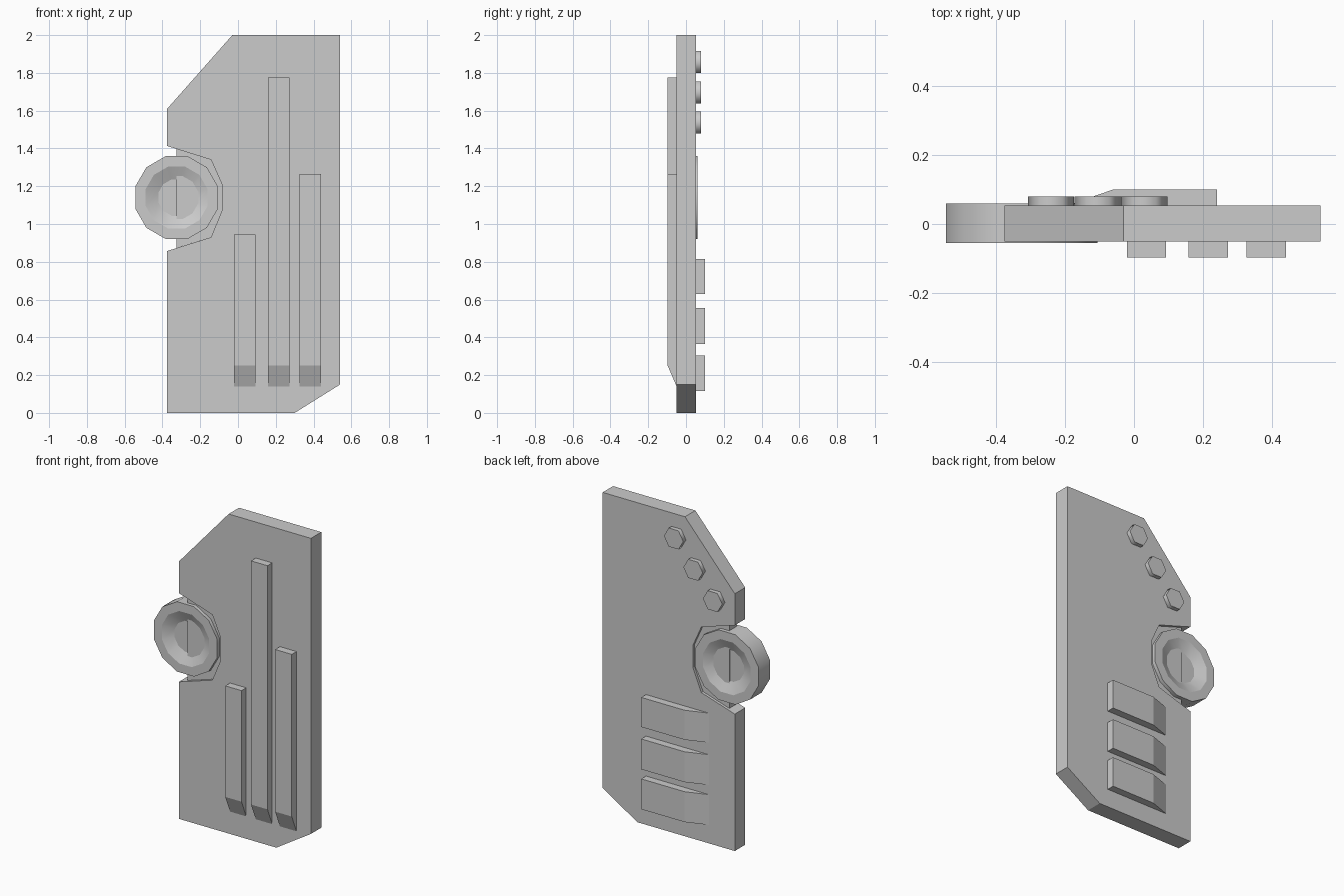
import bpy, bmesh, math

if "Cube" in bpy.data.objects:
    bpy.data.objects.remove(bpy.data.objects["Cube"])


def finish(name, bm):
    bmesh.ops.recalc_face_normals(bm, faces=bm.faces[:])
    mesh = bpy.data.meshes.new(name)
    bm.to_mesh(mesh)
    bm.free()
    obj = bpy.data.objects.new(name, mesh)
    bpy.context.collection.objects.link(obj)
    return obj


def prism(name, points, axis, lo, hi, smooth=False):
    """Extrude a 2D outline along y (points are x,z) or z (points are x,y) or x (points are y,z)."""
    place = {'x': lambda a, b, t: (t, a, b),
             'y': lambda a, b, t: (a, t, b),
             'z': lambda a, b, t: (a, b, t)}[axis]
    bm = bmesh.new()
    rings = [[bm.verts.new(place(a, b, t)) for a, b in points] for t in (lo, hi)]
    bm.faces.new(rings[0])
    bm.faces.new(rings[1])
    n = len(points)
    for i in range(n):
        j = (i + 1) % n
        f = bm.faces.new((rings[0][i], rings[0][j], rings[1][j], rings[1][i]))
        f.smooth = smooth
    return finish(name, bm)


def circle(cx, cz, r, n, start=0.0):
    return [(cx + r * math.cos(start + math.tau * i / n),
             cz + r * math.sin(start + math.tau * i / n)) for i in range(n)]


# Main plate with cut corners and a side notch
notch = [(-0.143, 1.34), (-0.085, 1.21), (-0.085, 1.07), (-0.143, 0.93)]
prism("plate", [(-0.375, 0), (0.30, 0), (0.54, 0.15), (0.54, 2), (-0.03, 2),
                (-0.375, 1.61), (-0.375, 1.413)] + notch + [(-0.375, 0.857)],
      'y', -0.05, 0.053)

# Thin web inside the notch that carries the wheel
prism("notch_web", [(-0.325, 1.398)] + notch + [(-0.325, 0.873)], 'y', -0.033, 0.036)

# Twelve-sided wheel, dished on both faces
bm = bmesh.new()
profile = [(0.10, -0.025), (0.17, -0.055), (0.2265, -0.055),
           (0.2265, 0.06), (0.17, 0.06), (0.10, 0.03)]
rings = [[bm.verts.new((x, y, z)) for x, z in circle(-0.325, 1.14, r, 12, math.radians(15))]
         for r, y in profile]
bm.faces.new(rings[0])
bm.faces.new(rings[-1])
for k in range(len(rings) - 1):
    for i in range(12):
        j = (i + 1) % 12
        f = bm.faces.new((rings[k][i], rings[k][j], rings[k + 1][j], rings[k + 1][i]))
        f.smooth = k in (0, 2, 4)
finish("wheel", bm)

# Front ribs with sloped lower ends
for i, (x0, x1, top) in enumerate([(-0.02, 0.092, 0.945), (0.158, 0.272, 1.775),
                                   (0.325, 0.44, 1.265)]):
    prism(f"front_rib_{i + 1}", [(-0.05, 0.14), (-0.097, 0.25), (-0.097, top), (-0.05, top)],
          'x', x0, x1)

# Back wedges, sloping down toward the wheel side
for i, (z0, z1) in enumerate([(0.115, 0.305), (0.365, 0.555), (0.63, 0.815)]):
    prism(f"back_wedge_{i + 1}", [(-0.195, 0.053), (-0.06, 0.1), (0.24, 0.1), (0.24, 0.053)],
          'z', z0, z1)

# Hexagonal bolts along the slanted corner
for i in range(3):
    prism(f"bolt_{i + 1}", circle(-0.24 + 0.135 * i, 1.537 + 0.16 * i, 0.067, 6),
          'y', 0.053, 0.08, smooth=True)
